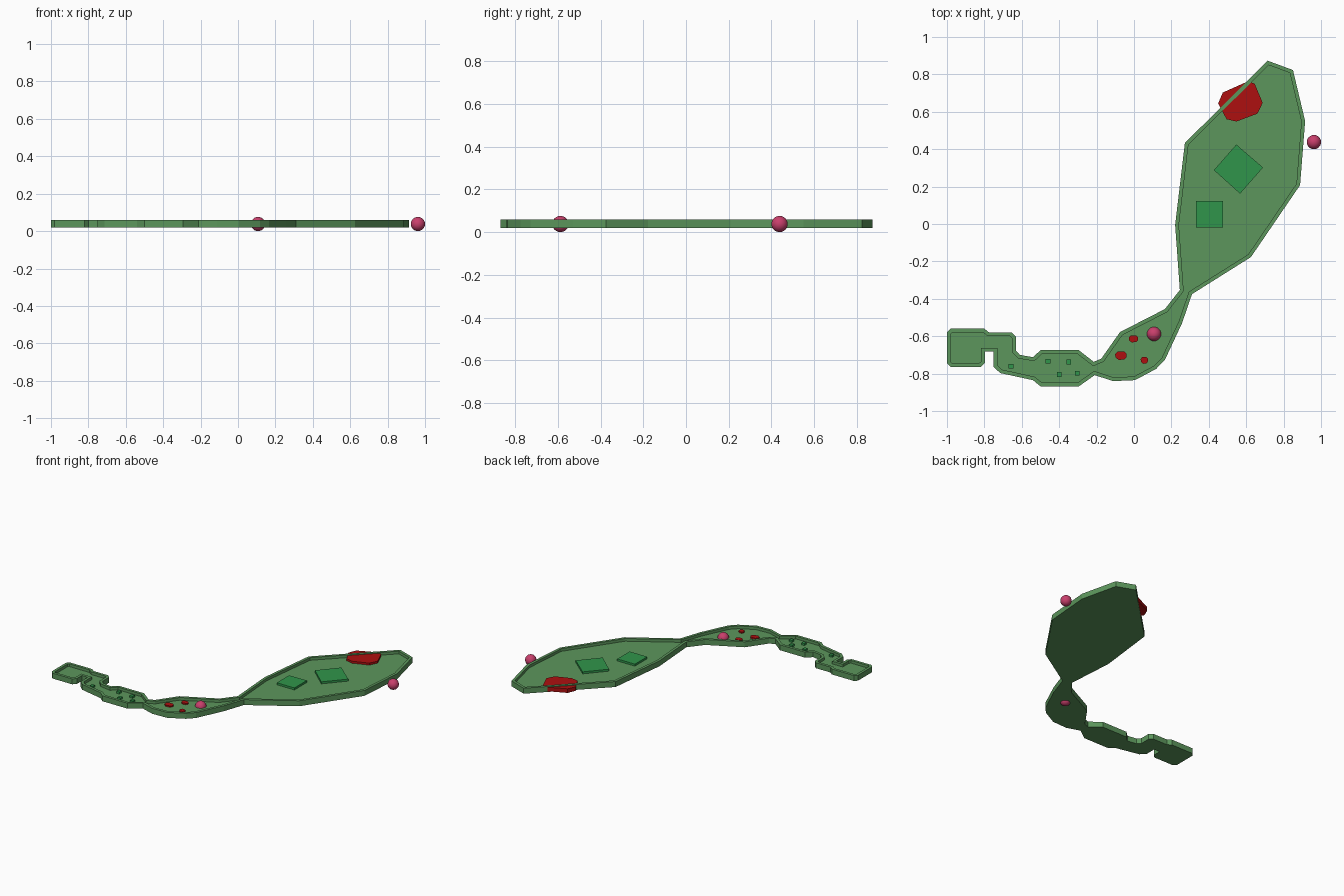
import bpy, bmesh, math
from mathutils import Vector

if "Cube" in bpy.data.objects:
    bpy.data.objects.remove(bpy.data.objects["Cube"])


def material(name, rgb):
    m = bpy.data.materials.new(name)
    m.diffuse_color = (*rgb, 1)
    m.use_nodes = True
    m.node_tree.nodes["Principled BSDF"].inputs["Base Color"].default_value = m.diffuse_color
    return m


GRASS = material("grass", (0.107, 0.307, 0.107))
SLAB = material("slab_green", (0.03, 0.30, 0.07))
RED = material("red", (0.42, 0.005, 0.005))
PINK = material("pink", (0.58, 0.05, 0.15))
BASE, FLOOR, RIM_TOP, RIM = 0.02, 0.04, 0.06, 0.02


def add_object(name, bm, mat):
    bmesh.ops.recalc_face_normals(bm, faces=bm.faces)
    me = bpy.data.meshes.new(name)
    bm.to_mesh(me)
    bm.free()
    me.materials.append(mat)
    ob = bpy.data.objects.new(name, me)
    bpy.context.collection.objects.link(ob)
    return ob


def stack(name, rings, mat):
    """Bridge successive (points, z) rings and cap both ends."""
    bm = bmesh.new()
    loops = [[bm.verts.new((p[0], p[1], z)) for p in pts] for pts, z in rings]
    for a, b in zip(loops, loops[1:]):
        n = len(a)
        for i in range(n):
            j = (i + 1) % n
            bm.faces.new((a[i], a[j], b[j], b[i]))
    bm.faces.new(loops[0][::-1])
    bm.faces.new(loops[-1])
    return add_object(name, bm, mat)


def inset(pts, d):
    """Mitred inward offset of a clockwise outline."""
    out = []
    for i in range(len(pts)):
        p = Vector(pts[i])
        a = (p - Vector(pts[i - 1])).normalized()
        b = (Vector(pts[(i + 1) % len(pts)]) - p).normalized()
        na, nb = Vector((a.y, -a.x)), Vector((b.y, -b.x))
        out.append(p + (na + nb) * d / (1 + na.dot(nb)))
    return out


# Winding course outline, clockwise from the tee box
outline = [
    (-1, -0.58), (-0.98, -0.56), (-0.80, -0.56), (-0.775, -0.58), (-0.655, -0.58),
    (-0.632, -0.602), (-0.632, -0.677), (-0.61, -0.70), (-0.54, -0.712),
    (-0.50, -0.675), (-0.295, -0.675), (-0.215, -0.737), (-0.175, -0.72),
    (-0.075, -0.578), (0.165, -0.455), (0.245, -0.353), (0.22, -0.005),
    (0.272, 0.433), (0.715, 0.873), (0.85, 0.823), (0.915, 0.55), (0.888, 0.208),
    (0.625, -0.177), (0.31, -0.375), (0.257, -0.53), (0.165, -0.727),
    (0.118, -0.775), (0.005, -0.835), (-0.112, -0.84), (-0.21, -0.808),
    (-0.295, -0.868), (-0.50, -0.868), (-0.54, -0.835), (-0.715, -0.797),
    (-0.75, -0.765), (-0.75, -0.683), (-0.797, -0.683), (-0.797, -0.743),
    (-0.82, -0.765), (-0.98, -0.765), (-1, -0.745)]
inner = inset(outline, RIM)
stack("course_tray", [(outline, BASE), (outline, RIM_TOP), (inner, RIM_TOP), (inner, FLOOR)], GRASS)


def slab(name, pts, mat, z0=0.035, z1=0.055):
    return stack(name, [(pts, z0), (pts, z1)], mat)


def rect(x, y, w):
    h = w / 2
    return [(x - h, y - h), (x + h, y - h), (x + h, y + h), (x - h, y + h)]


# Large raised slabs
slab("square_slab", rect(0.403, 0.052, 0.144), SLAB)
slab("turned_slab", [(0.427, 0.288), (0.567, 0.162), (0.69, 0.302), (0.547, 0.425)], SLAB)

# Small blocks in the lower lane
for i, (x, y) in enumerate([(-0.46, -0.733), (-0.348, -0.738), (-0.4, -0.805),
                            (-0.303, -0.798), (-0.658, -0.76)]):
    slab(f"small_block_{i + 1}", rect(x, y, 0.025), SLAB)

# Large red patch breaking through the rim
slab("large_red_patch", [(0.45, 0.645), (0.495, 0.56), (0.548, 0.548), (0.66, 0.59),
                         (0.688, 0.648), (0.645, 0.75), (0.61, 0.763), (0.475, 0.703)],
     RED, 0.025, 0.055)

# Small red patches: centre and half sizes
for i, (x, y, rx, ry) in enumerate([(-0.07, -0.703, 0.032, 0.026),
                                    (-0.003, -0.613, 0.026, 0.022),
                                    (0.055, -0.728, 0.02, 0.021)]):
    pts = [(x + rx * math.cos(math.radians(a)), y + ry * math.sin(math.radians(a)))
           for a in (20, 55, 125, 165, 205, 250, 310, 340)]
    slab(f"small_red_patch_{i + 1}", pts, RED, 0.03, 0.05)

# Balls
for i, (x, y) in enumerate([(0.107, -0.588), (0.962, 0.438)]):
    bm = bmesh.new()
    bmesh.ops.create_uvsphere(bm, u_segments=32, v_segments=16, radius=0.038)
    for f in bm.faces:
        f.smooth = True
    add_object(f"ball_{i + 1}", bm, PINK).location = (x, y, 0.038)
